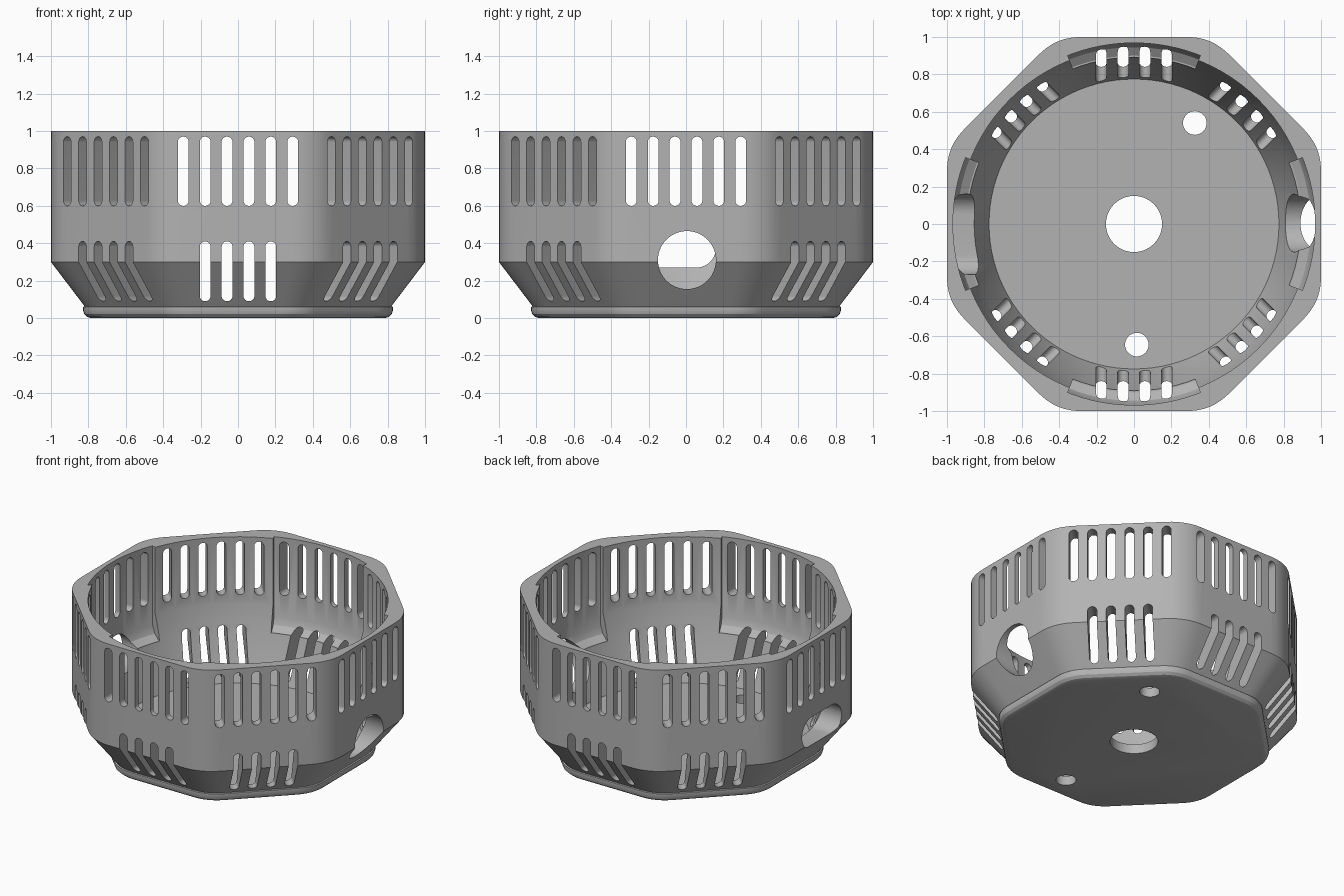
import bpy, bmesh
from math import sin, cos, pi, radians
from mathutils import Matrix

if "Cube" in bpy.data.objects:
    bpy.data.objects.remove(bpy.data.objects["Cube"], do_unlink=True)

gray = bpy.data.materials.new("mid_gray")
gray.use_nodes = True
gray.diffuse_color = (0.45, 0.45, 0.45, 1)
gray.node_tree.nodes["Principled BSDF"].inputs["Base Color"].default_value = gray.diffuse_color


def loft(bm, rings):
    """Closed solid through a list of equal point rings, capped at both ends."""
    loops = [[bm.verts.new(p) for p in ring] for ring in rings]
    n = len(loops[0])
    for a, b in zip(loops, loops[1:]):
        for i in range(n):
            j = (i + 1) % n
            bm.faces.new((a[i], a[j], b[j], b[i]))
    bm.faces.new(loops[0][::-1])
    bm.faces.new(loops[-1])


def make_object(name, bm):
    bmesh.ops.recalc_face_normals(bm, faces=bm.faces)
    mesh = bpy.data.meshes.new(name)
    bm.to_mesh(mesh)
    bm.free()
    mesh.materials.append(gray)
    ob = bpy.data.objects.new(name, mesh)
    bpy.context.scene.collection.objects.link(ob)
    return ob


def rounded_octagon(half, z, r=0.3, steps=6):
    """Octagon with filleted corners; r is relative to the half width."""
    pts = []
    dist = (1 - r) / cos(pi / 8)
    for k in range(8):
        mid = pi / 8 + k * pi / 4
        for s in range(steps + 1):
            a = mid - pi / 8 + s * pi / 4 / steps
            pts.append((half * (dist * cos(mid) + r * cos(a)),
                        half * (dist * sin(mid) + r * sin(a)), z))
    return pts


def circle(x, y, r, z, n=96):
    return [(x + r * cos(2 * pi * i / n), y + r * sin(2 * pi * i / n), z) for i in range(n)]


def slot(bm, u0, u1, z0, z1, inner, angle, outer=1.1, n=10):
    """Round-ended slot cut outward along the given compass angle."""
    r = min(u1 - u0, z1 - z0) / 2
    shape = []
    for k, (u, z) in enumerate([(u1 - r, z1 - r), (u0 + r, z1 - r), (u0 + r, z0 + r), (u1 - r, z0 + r)]):
        for s in range(n + 1):
            a = k * pi / 2 + s * pi / 2 / n
            p = (round(u + r * cos(a), 5), round(z + r * sin(a), 5))
            if p not in shape:
                shape.append(p)
    turn = Matrix.Rotation(angle, 3, "Z")
    loft(bm, [[turn @ Matrix.Translation((d, u, z)).translation for u, z in shape]
              for d in (inner, outer)])


# Outer octagonal shell with rounded foot and sloping lower wall
bm = bmesh.new()
outer = [(0.785, 0), (0.807, 0.007), (0.822, 0.022), (0.828, 0.04), (0.828, 0.06),
         (0.82, 0.063), (1, 0.3), (1, 1)]
loft(bm, [rounded_octagon(h, z) for h, z in outer])
housing = make_object("vented_housing", bm)

cutters = []

# Round bore with a conical lower wall
bm = bmesh.new()
bore = [(0.775, 0.065), (0.89, 0.36), (0.9, 0.42), (0.94, 0.54), (0.94, 1.1)]
loft(bm, [circle(0, 0, r, z) for r, z in bore])
cutters.append(make_object("bore_cutter", bm))

# Shallow pockets on the four main sides
bm = bmesh.new()
pocket = [(0.85, 1.1), (0.85, 0.37), (0.9, 0.37), (0.945, 0.4), (0.968, 0.45), (0.968, 1.1)]
for side in range(4):
    angles = [side * pi / 2 + radians(-21.5 + 43 * i / 16) for i in range(17)]
    loft(bm, [[(r * cos(a), r * sin(a), z) for r, z in pocket] for a in angles])
cutters.append(make_object("pocket_cutter", bm))

# Vents: six tall upper slots on every side, four lower ones except left and right
bm = bmesh.new()
pitch, half = 0.117, 0.029
for side in range(8):
    angle = side * pi / 4
    for i in range(6):
        u = (i - 2.5) * pitch
        slot(bm, u - half, u + half, 0.6, 0.97, 0.82, angle)
    if side % 4:
        for i in range(4):
            u = (i - 1.5) * pitch
            slot(bm, u - half, u + half, 0.09, 0.41, 0.7, angle)

# Round port on the left, wide port on the right
slot(bm, -0.15, 0.16, 0.155, 0.465, 0.7, 0, n=16)
slot(bm, -0.16, 0.27, 0.27, 0.48, 0.7, pi)

# Floor holes
for x, y, r in [(0, 0, 0.15), (0.325, 0.54, 0.063), (0.015, -0.645, 0.063)]:
    loft(bm, [circle(x, y, r, z, 48) for z in (-0.1, 0.2)])
cutters.append(make_object("opening_cutter", bm))

# Cut everything and keep the finished mesh
for cutter in cutters:
    cutter.hide_render = True
    mod = housing.modifiers.new(cutter.name, "BOOLEAN")
    mod.operation = "DIFFERENCE"
    mod.solver = "EXACT"
    mod.object = cutter
bpy.context.view_layer.update()
graph = bpy.context.evaluated_depsgraph_get()
result = bpy.data.meshes.new_from_object(housing.evaluated_get(graph))
housing.modifiers.clear()
housing.data = result
result.materials.clear()
result.materials.append(gray)
for cutter in cutters:
    bpy.data.objects.remove(cutter, do_unlink=True)

bpy.ops.object.select_all(action="DESELECT")
housing.select_set(True)
bpy.context.view_layer.objects.active = housing
bpy.ops.object.shade_smooth_by_angle(angle=radians(25))
